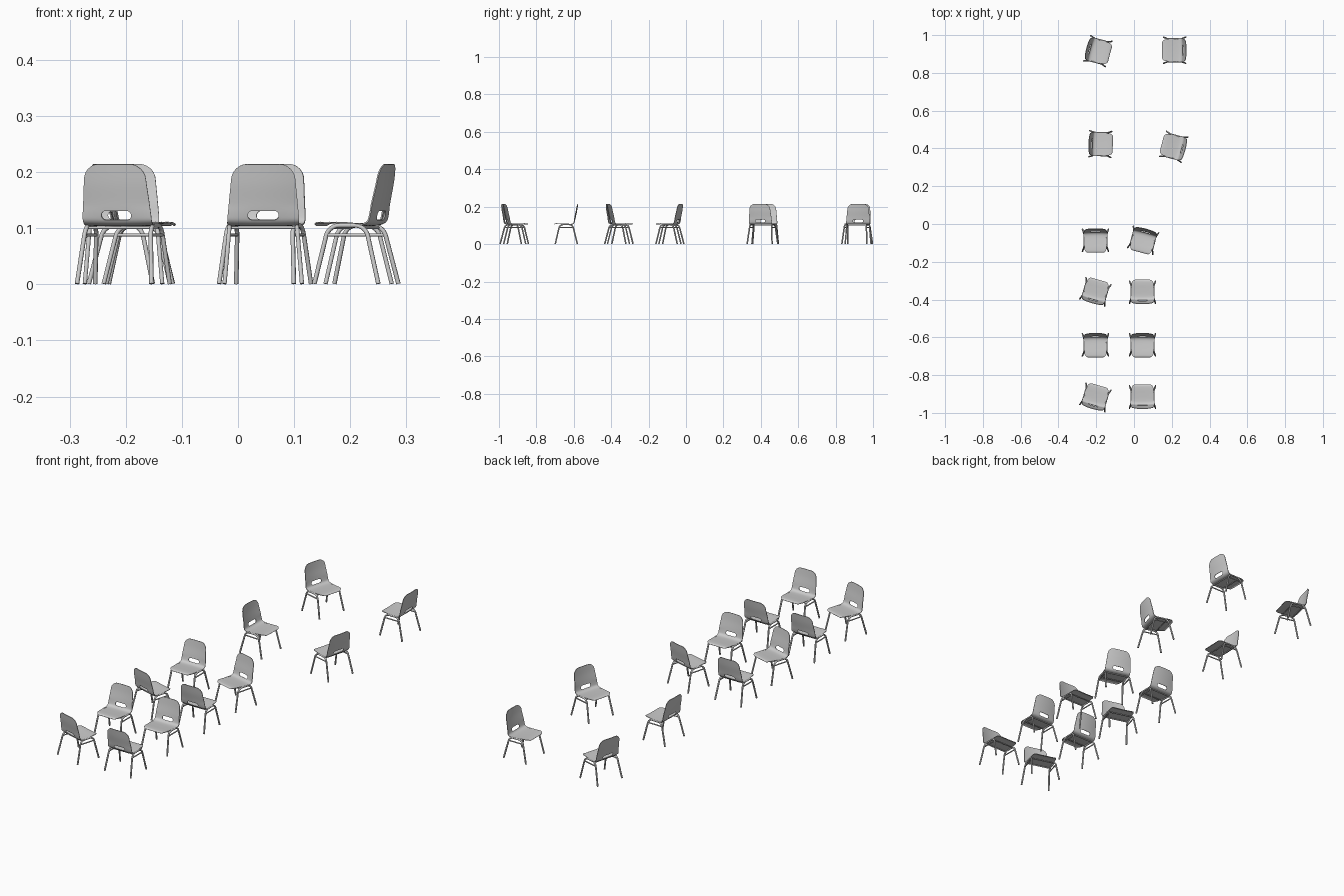
import bpy, bmesh
from math import sqrt, radians
from mathutils import Vector
from mathutils.geometry import interpolate_bezier

if "Cube" in bpy.data.objects:
    bpy.data.objects.remove(bpy.data.objects["Cube"])


def material(name, level):
    mat = bpy.data.materials.new(name)
    mat.use_nodes = True
    colour = (level, level, level, 1)
    mat.diffuse_color = colour
    mat.node_tree.nodes["Principled BSDF"].inputs["Base Color"].default_value = colour
    return mat


grey = material("light grey", 0.6)


def activate(obj):
    bpy.ops.object.select_all(action="DESELECT")
    obj.select_set(True)
    bpy.context.view_layer.objects.active = obj


# Side profile of the shell (y, z), from the front lip to the top of the back
PROFILE = [Vector(p) for p in (
    (-.064, .105), (-.058, .109), (-.04, .109), (-.015, .107), (.015, .105),
    (.032, .106), (.042, .112), (.047, .125), (.052, .15), (.058, .18), (.063, .214))]


def smooth_path(points, steps):
    path = []
    last = len(points) - 1
    for i in range(last):
        a, b = points[i], points[i + 1]
        ta = (b - points[max(i - 1, 0)]) / 6
        tb = (points[min(i + 2, last)] - a) / 6
        path += interpolate_bezier(a, a + ta, b - tb, b, steps + 1)[:-1]
    return path + [points[-1]]


def cut_slot(bm, height, half_length, radius):
    """Open a rounded hand slot in the back and pull its rim to a capsule outline."""
    def offset(co):
        return Vector((co.x - max(-half_length, min(half_length, co.x)), co.z - height))

    hole = [f for f in bm.faces
            if f.calc_center_median().y > .03 and offset(f.calc_center_median()).length < radius]
    bmesh.ops.delete(bm, geom=hole, context="FACES")
    for v in bm.verts:
        d = offset(v.co)
        if v.is_boundary and v.co.y > .03 and d.length < radius * 1.6:
            move = d.normalized() * radius - d
            v.co += Vector((move.x, move.y * .25, move.y))


def build_shell():
    path = smooth_path(PROFILE, 6)
    # Extra rows close to both ends for the rounded corners
    for _ in range(3):
        path.insert(1, (path[0] + path[1]) / 2)
        path.insert(-1, (path[-1] + path[-2]) / 2)
    dist = [0]
    for a, b in zip(path, path[1:]):
        dist.append(dist[-1] + (b - a).length)
    total = dist[-1]
    columns = 32
    bm = bmesh.new()
    rows = []
    for i, (p, s) in enumerate(zip(path, dist)):
        t = s / total
        side = .056 + .0075 * min(t / .4, 1) - .009 * max(0, (t - .55) / .45)
        end, r = min((s, .02), (total - s, .026))
        if end < r:
            side += sqrt(max(0, r * r - (r - end) ** 2)) - r
        tangent = path[min(i + 1, len(path) - 1)] - path[max(i - 1, 0)]
        normal = Vector((-tangent.y, tangent.x)).normalized()
        dish = .001 + .004 * min(max((t - .4) / .25, 0), 1)
        row = []
        for c in range(columns + 1):
            u = 2 * c / columns - 1
            q = p + normal * dish * (u * side / .06) ** 2
            row.append(bm.verts.new((u * side, q.x, q.y)))
        rows.append(row)
    for a, b in zip(rows, rows[1:]):
        for c in range(columns):
            bm.faces.new((a[c], a[c + 1], b[c + 1], b[c]))
    cut_slot(bm, .123, .0195, .008)

    mesh = bpy.data.meshes.new("chair_shell")
    bm.to_mesh(mesh)
    bm.free()
    mesh.materials.append(grey)
    shell = bpy.data.objects.new("chair_shell", mesh)
    bpy.context.collection.objects.link(shell)
    activate(shell)
    solid = shell.modifiers.new("thickness", "SOLIDIFY")
    solid.thickness = .0025
    solid.offset = 0
    bpy.ops.object.modifier_apply(modifier="thickness")
    bpy.ops.object.shade_smooth_by_angle(angle=radians(40))
    return shell


def rounded(points, radius):
    out = [points[0]]
    for a, b, c in zip(points, points[1:], points[2:]):
        p = b + (a - b).normalized() * radius
        q = b + (c - b).normalized() * radius
        out += interpolate_bezier(p, p.lerp(b, .6), q.lerp(b, .6), q, 8)
    return out + [points[-1]]


def build_frame():
    curve = bpy.data.curves.new("chair_frame", "CURVE")
    curve.dimensions = "3D"
    curve.bevel_depth = .004
    curve.bevel_resolution = 2
    curve.use_fill_caps = True

    def tube(points, thickness=1):
        spline = curve.splines.new("POLY")
        spline.points.add(len(points) - 1)
        for target, p in zip(spline.points, points):
            target.co = (*p, 1)
            target.radius = thickness

    # Arched leg pair and side rail on each side
    for s in (-1, 1):
        tube(rounded([Vector((s * .069, -.058, .001)), Vector((s * .060, -.034, .105)),
                      Vector((s * .060, .034, .105)), Vector((s * .069, .06, .001))], .02))
        tube([Vector((s * .0615, -.038, .088)), Vector((s * .0615, .038, .088))], .7)
    # Cross rails tucked under the seat
    for y in (-.026, .026):
        tube([Vector((-.06, y, .101)), Vector((.06, y, .101))], .6)
    obj = bpy.data.objects.new("chair_frame", curve)
    bpy.context.collection.objects.link(obj)
    curve.materials.append(grey)
    activate(obj)
    bpy.ops.object.convert(target="MESH")
    bpy.ops.object.shade_smooth_by_angle(angle=radians(50))
    return bpy.context.view_layer.objects.active


# Chair placements: x, y, turn in degrees
CHAIRS = [
    (-.19, .915, 75), (.214, .92, -90), (-.177, .423, 88), (.21, .409, -105),
    (-.204, -.087, 0), (.048, -.087, -15), (-.204, -.358, 164), (.045, -.36, 180),
    (-.204, -.641, 0), (.045, -.641, 0), (-.204, -.917, 164), (.045, -.915, 180)]

for part in (build_shell(), build_frame()):
    name = part.name
    for i, (x, y, turn) in enumerate(CHAIRS):
        obj = part if i == 0 else part.copy()
        if i:
            bpy.context.collection.objects.link(obj)
        obj.name = f"{name}_{i + 1}"
        obj.location = (x, y, 0)
        obj.rotation_euler.z = radians(turn)
